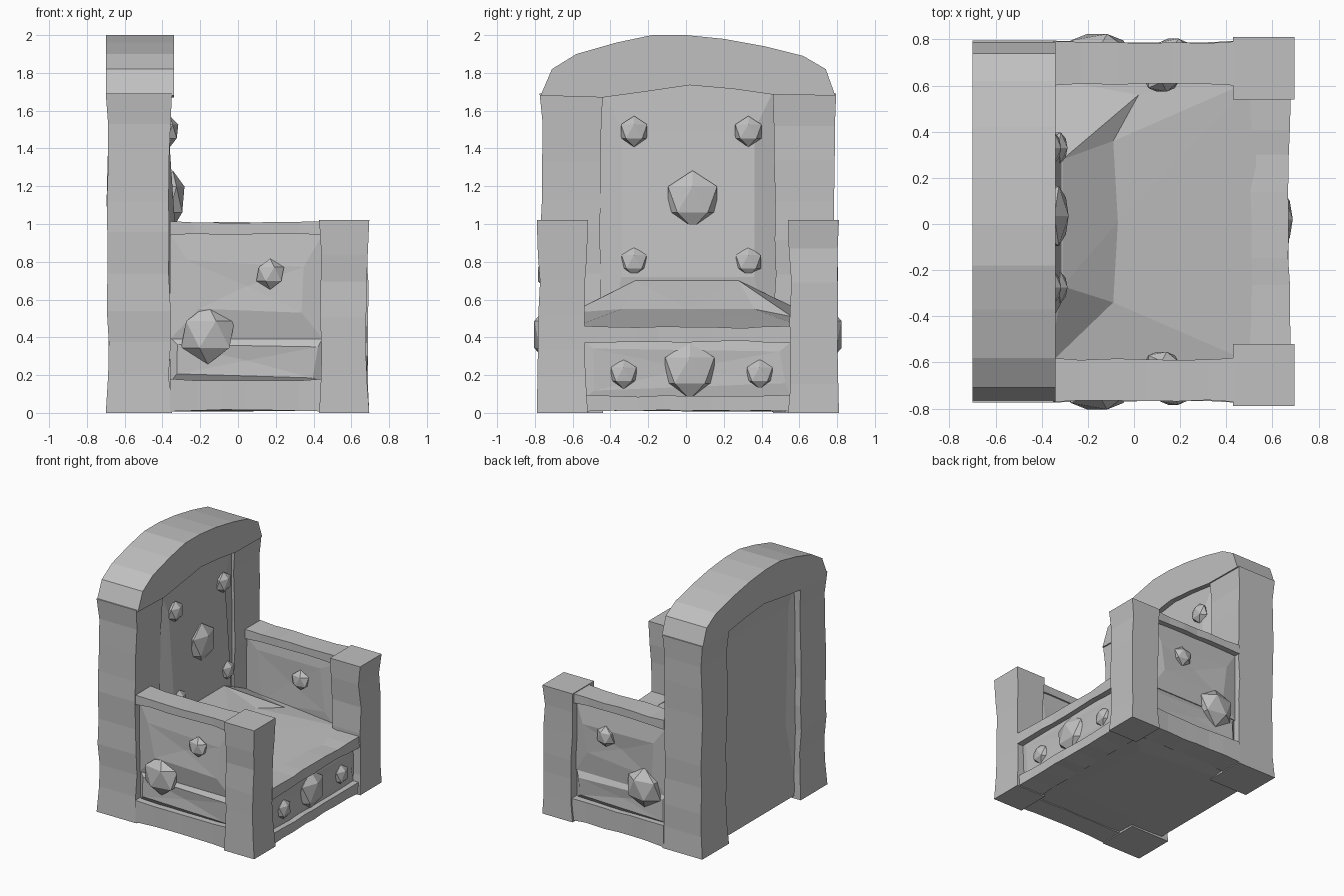
import bpy, bmesh, random
from mathutils import Vector

random.seed(4)
cube = bpy.data.objects.get("Cube")
if cube:
    bpy.data.objects.remove(cube, do_unlink=True)

stone = bpy.data.materials.new("grey_stone")
stone.use_nodes = True
GREY = (0.53, 0.53, 0.53, 1)
stone.diffuse_color = GREY
stone.node_tree.nodes["Principled BSDF"].inputs["Base Color"].default_value = GREY

CY = 0.01  # mirror plane between the two arms


def finish(name, bm):
    bmesh.ops.recalc_face_normals(bm, faces=bm.faces)
    mesh = bpy.data.meshes.new(name)
    bm.to_mesh(mesh)
    bm.free()
    mesh.materials.append(stone)
    obj = bpy.data.objects.new(name, mesh)
    bpy.context.collection.objects.link(obj)
    return obj


def box(lo, hi):
    bm = bmesh.new()
    bmesh.ops.create_cube(bm, size=1)
    lo, hi = Vector(lo), Vector(hi)
    for v in bm.verts:
        v.co = [lo[i] + (v.co[i] + 0.5) * (hi[i] - lo[i]) for i in range(3)]
    return bm


def inset_side(bm, axis, sign, margin):
    """Inset the face that looks along the signed axis and return it."""
    bm.normal_update()
    face = next(f for f in bm.faces if f.normal[axis] * sign > 0.9)
    bmesh.ops.inset_individual(bm, faces=[face], thickness=margin)
    return face


def beam(name, lo, hi, axis, cuts, wobble=0.018):
    """Box cut along one axis, with its rings worn inwards unevenly."""
    bm = box(lo, hi)
    for k in range(1, cuts):
        co = Vector(lo)
        co[axis] += (hi[axis] - lo[axis]) * (k + random.uniform(-0.15, 0.15)) / cuts
        normal = Vector((0, 0, 0))
        normal[axis] = 1
        bmesh.ops.bisect_plane(bm, geom=bm.verts[:] + bm.edges[:] + bm.faces[:],
                               plane_co=co, plane_no=normal)
    wear = {}
    for v in bm.verts:
        at = round(v.co[axis], 3)
        if at in (round(lo[axis], 3), round(hi[axis], 3)):
            continue
        for i in range(3):
            if i != axis:
                sign = 1 if v.co[i] > (lo[i] + hi[i]) / 2 else -1
                amount = wear.setdefault((at, i, sign), random.uniform(0.2, 1) * wobble)
                v.co[i] -= sign * amount
    return finish(name, bm)


def panel(name, lo, hi, axis, sign, margin, rise, dent=0.01):
    """Slab whose outward face is a raised, chipped field."""
    bm = box(lo, hi)
    face = inset_side(bm, axis, sign, margin)
    for v in face.verts:
        v.co[axis] += sign * (rise + random.uniform(-dent, dent))
        for i in range(3):
            if i != axis:
                v.co[i] += random.uniform(-0.3, 0.3) * margin
    bmesh.ops.poke(bm, faces=[face], offset=-dent)
    return finish(name, bm)


def stud(name, centre, radius, axis, flat=0.55):
    bm = bmesh.new()
    bmesh.ops.create_icosphere(bm, subdivisions=1, radius=radius)
    for v in bm.verts:
        v.co[axis] *= flat
        v.co += Vector(centre)
    return finish(name, bm)


# Posts, arms and side studs, mirrored across the seat
for s, side in ((1, "left"), (-1, "right")):
    def span(a, b):
        return sorted((CY + s * a, CY + s * b))

    y0, y1 = span(0.45, 0.785)
    beam(side + "_back_post", (-0.70, y0, 0), (-0.35, y1, 1.69), 2, 9)
    y0, y1 = span(0.53, 0.80)
    beam(side + "_front_post", (0.43, y0, 0), (0.695, y1, 1.02), 2, 6)
    y0, y1 = span(0.59, 0.782)
    beam(side + "_arm_rail", (-0.36, y0, 0.94), (0.45, y1, 1.015), 0, 6, 0.01)
    y0, y1 = span(0.595, 0.785)
    beam(side + "_arm_base", (-0.36, y0, 0.008), (0.45, y1, 0.18), 0, 6, 0.01)
    y0, y1 = span(0.66, 0.732)
    panel(side + "_arm_panel", (-0.36, y0, 0.39), (0.45, y1, 0.95), 1, s, 0.18, 0.022)
    y0, y1 = span(0.612, 0.68)
    panel(side + "_arm_inner_panel", (-0.36, y0, 0.39), (0.45, y1, 0.95), 1, -s, 0.16, 0.008, 0.006)
    y0, y1 = span(0.62, 0.72)
    panel(side + "_arm_lower_panel", (-0.36, y0, 0.16), (0.45, y1, 0.40), 1, s, 0.06, 0.02)
    stud(side + "_arm_large_stud", (-0.16, CY + s * 0.74, 0.415), 0.158, 1)
    stud(side + "_arm_small_stud", (0.17, CY + s * 0.752, 0.735), 0.082, 1, 0.6)
    stud(side + "_arm_inner_stud", (0.12, CY + s * 0.605, 0.735), 0.08, 1, 0.6)

# Arched crown
outline = [(-0.77, 1.68), (-0.71, 1.82), (-0.58, 1.90), (-0.37, 1.96), (-0.18, 2.0),
           (0, 2.0), (0.2, 1.98), (0.42, 1.94), (0.62, 1.89), (0.74, 1.82), (0.79, 1.68),
           (0.46, 1.685), (0.25, 1.715), (0.02, 1.735), (-0.22, 1.70), (-0.44, 1.67)]
bm = bmesh.new()
arch = bm.faces.new([bm.verts.new((-0.70, y, z)) for y, z in outline])
move = bmesh.ops.extrude_face_region(bm, geom=[arch])["geom"]
bmesh.ops.translate(bm, vec=(0.36, 0, 0), verts=[v for v in move if isinstance(v, bmesh.types.BMVert)])
finish("crown", bm)

# Backrest, bulging forward towards the seat and hollowed behind
bm = box((-0.645, -0.47, 0.05), (-0.385, 0.49, 1.76))
for v in inset_side(bm, 0, 1, 0.18).verts:
    v.co.x, v.co.z = (-0.37, 1.50) if v.co.z > 1 else (-0.315, 0.72)
for v in inset_side(bm, 0, -1, 0.12).verts:
    v.co.x, v.co.z = (-0.63, 1.55) if v.co.z > 1 else (-0.605, 0.60)
finish("backrest", bm)
for y in (-0.275, 0.33):
    stud("backrest_upper_stud", (-0.36, y, 1.49), 0.082, 0, 0.6)
    stud("backrest_lower_stud", (-0.33, y, 0.80), 0.078, 0, 0.6)
stud("backrest_large_stud", (-0.345, 0.035, 1.13), 0.153, 0, 0.45)

# Front apron
beam("seat_rail", (0.50, -0.54, 0.37), (0.68, 0.56, 0.46), 1, 8, 0.012)
beam("front_base_rail", (0.45, -0.54, 0.008), (0.675, 0.56, 0.095), 1, 8, 0.01)
panel("front_panel", (0.45, -0.54, 0.08), (0.625, 0.56, 0.38), 0, 1, 0.08, 0.01, 0.008)
stud("front_large_stud", (0.62, 0.02, 0.225), 0.153, 0, 0.5)
for y in (-0.33, 0.39):
    stud("front_small_stud", (0.627, y, 0.205), 0.08, 0, 0.6)

# Floor plate under the seat, sagging in the middle
panel("floor_plate", (-0.64, -0.62, 0.02), (0.50, 0.64, 0.10), 2, -1, 0.3, 0.012, 0.003)

# Seat, gently rising to a steep wedge against the backrest
points = {
    "front_r": (0.53, -0.61, 0.45), "front_l": (0.53, 0.63, 0.45),
    "mid_r": (-0.09, -0.34, 0.55), "mid": (-0.07, 0.01, 0.55), "mid_l": (-0.09, 0.36, 0.55),
    "top_r": (-0.31, -0.27, 0.70), "top_l": (-0.31, 0.28, 0.70),
    "wall_r": (-0.37, -0.61, 0.53), "spur_l": (0.02, 0.56, 0.51),
    "wall_l": (-0.37, 0.63, 0.53), "edge_l": (0.02, 0.63, 0.50),
    "back_r": (-0.40, -0.27, 0.70), "back_l": (-0.40, 0.28, 0.70),
}
faces = ["front_r front_l mid", "front_r mid mid_r", "front_l mid_l mid",
         "front_l spur_l mid_l", "front_l edge_l spur_l", "mid_r mid top_r",
         "mid top_l top_r", "mid mid_l top_l", "mid_l spur_l top_l",
         "spur_l wall_l top_l", "spur_l edge_l wall_l", "front_r mid_r wall_r",
         "mid_r top_r wall_r", "top_r top_l back_l back_r",
         "top_r back_r wall_r", "top_l wall_l back_l"]
bm = bmesh.new()
verts = {name: bm.verts.new(co) for name, co in points.items()}
for f in faces:
    bm.faces.new([verts[n] for n in f.split()])
finish("seat", bm)
